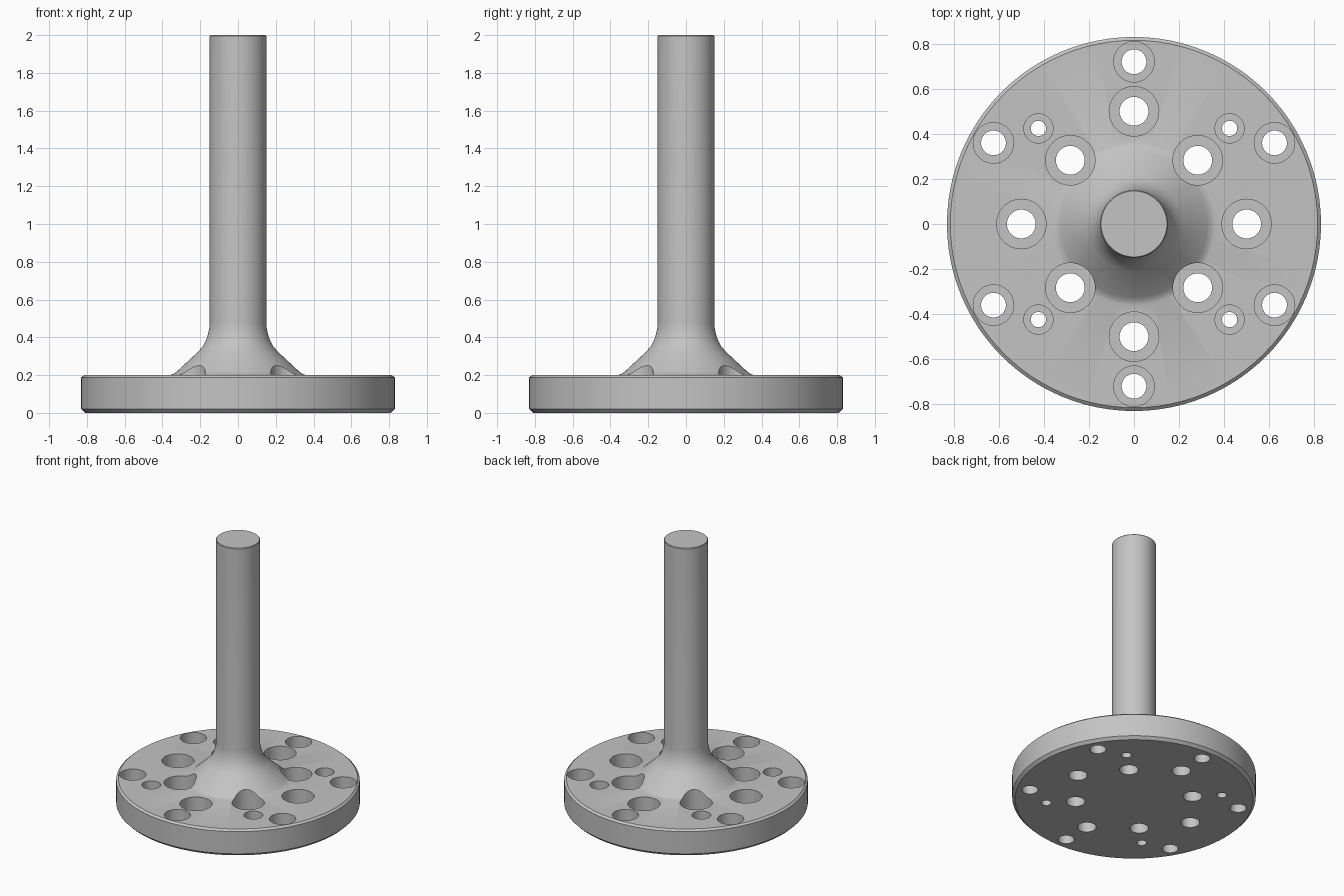
import bpy, bmesh, math
from mathutils import Matrix, Vector

if "Cube" in bpy.data.objects:
    bpy.data.objects.remove(bpy.data.objects["Cube"], do_unlink=True)

grey = bpy.data.materials.new("plain_grey")
grey.use_nodes = True
grey.diffuse_color = (0.55, 0.55, 0.55, 1)
grey.node_tree.nodes["Principled BSDF"].inputs["Base Color"].default_value = grey.diffuse_color


def add_object(name, bm):
    bmesh.ops.recalc_face_normals(bm, faces=bm.faces)
    mesh = bpy.data.meshes.new(name)
    bm.to_mesh(mesh)
    bm.free()
    mesh.materials.append(grey)
    obj = bpy.data.objects.new(name, mesh)
    bpy.context.collection.objects.link(obj)
    return obj


# Flange, flared neck and stem turned as one solid
profile = [(0, 0), (0.81, 0), (0.83, 0.02), (0.83, 0.187), (0.815, 0.2),
           (0.36, 0.2), (0.342, 0.206), (0.325, 0.218), (0.21, 0.325),
           (0.187, 0.352), (0.17, 0.384), (0.158, 0.42), (0.152, 0.45),
           (0.15, 0.48), (0.15, 1.995), (0.146, 2), (0, 2)]
bm = bmesh.new()
verts = [bm.verts.new((r, 0, z)) for r, z in profile]
edges = [bm.edges.new(pair) for pair in zip(verts, verts[1:])]
bmesh.ops.spin(bm, geom=verts + edges, cent=(0, 0, 0), axis=(0, 0, 1),
               angle=math.tau, steps=96)
bmesh.ops.remove_doubles(bm, verts=bm.verts, dist=0.0001)
body = add_object("flanged_stem", bm)


# Stepped holes: a wide counterbore above a narrow through hole
def stepped_hole(bm, center, wide, narrow, floor=0.08):
    steps = [(0, -0.1), (narrow, -0.1), (narrow, floor), (wide, floor), (wide, 0.6), (0, 0.6)]
    vs = [bm.verts.new((r, 0, z)) for r, z in steps]
    es = [bm.edges.new(pair) for pair in zip(vs, vs[1:])]
    before = set(bm.verts) - set(vs)
    bmesh.ops.spin(bm, geom=vs + es, cent=(0, 0, 0), axis=(0, 0, 1),
                   angle=math.tau, steps=40)
    new = [v for v in bm.verts if v not in before]
    bmesh.ops.translate(bm, verts=new, vec=(*center, 0))


def polar(radius, degrees):
    a = math.radians(degrees)
    return radius * math.cos(a), radius * math.sin(a)


bm = bmesh.new()
for i in range(6):
    stepped_hole(bm, polar(0.72, 30 + 60 * i), 0.09, 0.055)
for i in range(4):
    stepped_hole(bm, polar(0.5, 90 * i), 0.11, 0.064)
    stepped_hole(bm, polar(0.4, 45 + 90 * i), 0.11, 0.064)
    stepped_hole(bm, polar(0.6, 45 + 90 * i), 0.065, 0.034)
bmesh.ops.remove_doubles(bm, verts=bm.verts, dist=0.0001)
cutter = add_object("hole_cutter", bm)
cutter.hide_render = True

cut = body.modifiers.new("holes", "BOOLEAN")
cut.operation = "DIFFERENCE"
cut.solver = "EXACT"
cut.object = cutter

# Bake the holes so the edge shading follows them
bpy.context.view_layer.objects.active = body
body.select_set(True)
bpy.ops.object.modifier_apply(modifier=cut.name)
bpy.data.objects.remove(cutter, do_unlink=True)
bpy.ops.object.shade_smooth_by_angle(angle=math.radians(30))
